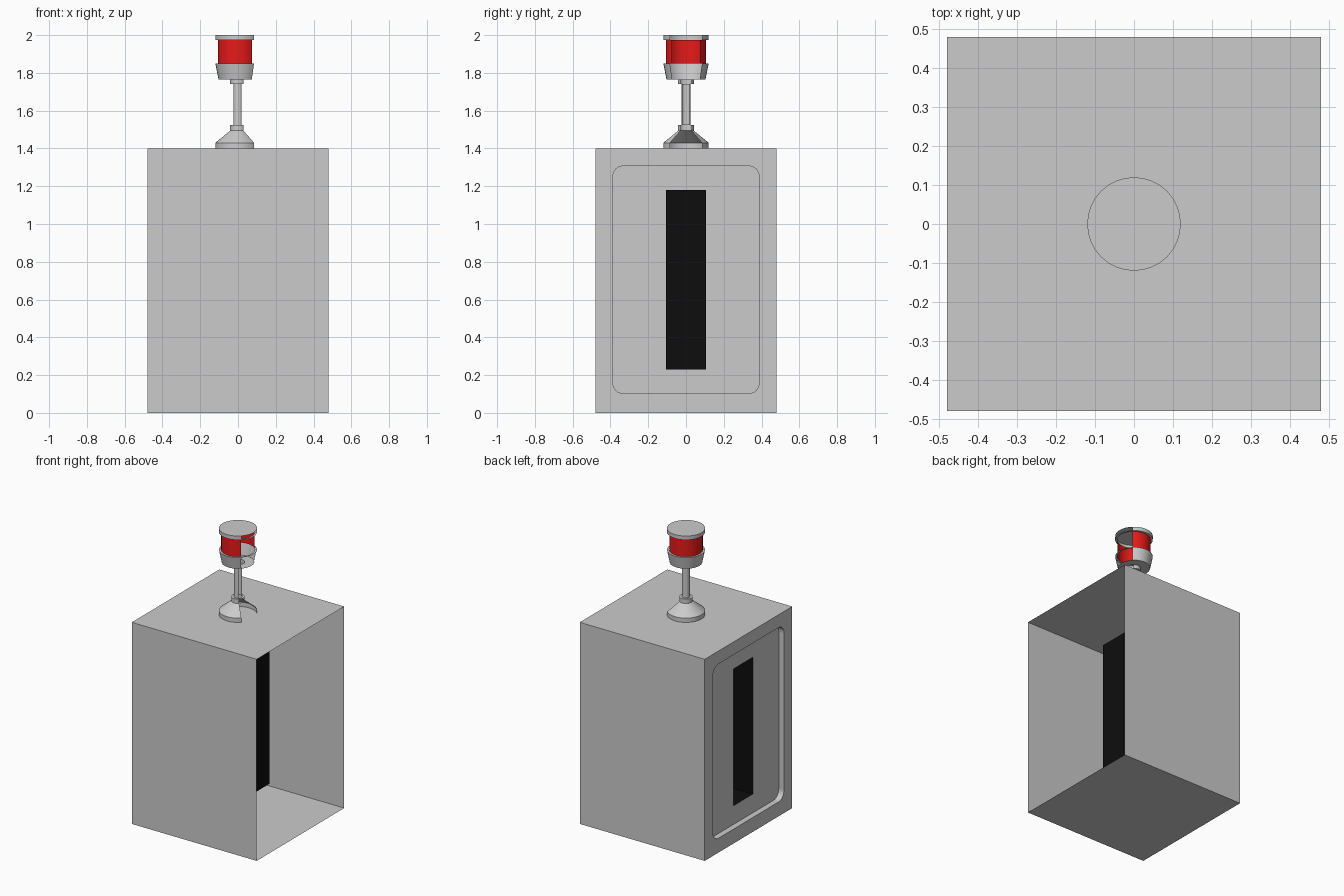
import bpy, bmesh
from math import pi, cos, sin, atan2, radians
from mathutils import Vector

if "Cube" in bpy.data.objects:
    bpy.data.objects.remove(bpy.data.objects["Cube"])


def finish(bm, name, color=None, smooth=False):
    me = bpy.data.meshes.new(name)
    bm.to_mesh(me)
    bm.free()
    ob = bpy.data.objects.new(name, me)
    bpy.context.collection.objects.link(ob)
    if color:
        mat = bpy.data.materials.new(name + "_colour")
        mat.diffuse_color = (*color, 1)
        mat.use_nodes = True
        mat.node_tree.nodes["Principled BSDF"].inputs["Base Color"].default_value = mat.diffuse_color
        me.materials.append(mat)
    if smooth:
        bpy.ops.object.select_all(action='DESELECT')
        ob.select_set(True)
        bpy.context.view_layer.objects.active = ob
        bpy.ops.object.shade_smooth_by_angle(angle=radians(30))
    return ob


def rect(x, hy, z0, z1, r=0.0, steps=6):
    """Rectangle in the yz plane at x, optionally with rounded corners."""
    if not r:
        return [(x, -hy, z0), (x, hy, z0), (x, hy, z1), (x, -hy, z1)]
    pts = []
    corners = [(hy - r, z1 - r), (-hy + r, z1 - r), (-hy + r, z0 + r), (hy - r, z0 + r)]
    for k, (cy, cz) in enumerate(corners):
        for i in range(steps + 1):
            a = (k + i / steps) * pi / 2
            pts.append((x, cy + r * cos(a), cz + r * sin(a)))
    return pts


def loop(bm, pts):
    vs = [bm.verts.new(p) for p in pts]
    es = [bm.edges.new((vs[i - 1], vs[i])) for i in range(len(vs))]
    return vs, es


def walls(bm, a, b):
    for i in range(len(a)):
        bm.faces.new((a[i - 1], a[i], b[i], b[i - 1]))


def lathe(name, profile, color=None, seg=32):
    """Turned part; upright faces in the +x quarter are left open."""
    bm = bmesh.new()
    rings = []
    for r, z in profile:
        if r == 0:
            rings.append([bm.verts.new((0, 0, z))] * seg)
        else:
            rings.append([bm.verts.new((r * cos(2 * pi * i / seg), r * sin(2 * pi * i / seg), z))
                          for i in range(seg)])
    for k in range(len(rings) - 1):
        flat = abs(profile[k][1] - profile[k + 1][1]) < 1e-6
        for i in range(seg):
            mid = 2 * pi * (i + 0.5) / seg
            if not flat and abs(atan2(sin(mid), cos(mid))) < pi / 4:
                continue
            j = (i + 1) % seg
            quad = [rings[k][i], rings[k][j], rings[k + 1][j], rings[k + 1][i]]
            bm.faces.new(list(dict.fromkeys(quad)))
    return finish(bm, name, color, smooth=True)


H, TOP = 0.48, 1.40
PANEL_X, SLOT_X = -0.44, 0.17

# Cabinet: open on +x, with a rounded recessed panel on -x
bm = bmesh.new()
far, _ = loop(bm, rect(H, H, 0, TOP))
near, near_e = loop(bm, rect(-H, H, 0, TOP))
walls(bm, far, near)
rim, rim_e = loop(bm, rect(-H, 0.39, 0.10, 1.31, 0.06))
floor, floor_e = loop(bm, rect(PANEL_X, 0.39, 0.10, 1.31, 0.06))
walls(bm, rim, floor)
hole, hole_e = loop(bm, rect(PANEL_X, 0.105, 0.23, 1.18))
for edges in (near_e + rim_e, floor_e + hole_e):
    bmesh.ops.triangle_fill(bm, edges=edges, use_beauty=True, normal=Vector((-1, 0, 0)))
bmesh.ops.recalc_face_normals(bm, faces=bm.faces[:])
bm.faces.ensure_lookup_table()
side = max(bm.faces, key=lambda f: abs(f.normal.x) * f.calc_area())
if side.normal.x > 0:
    bmesh.ops.reverse_faces(bm, faces=bm.faces[:])
finish(bm, "cabinet")

# Deep dark slot running inward from the panel
bm = bmesh.new()
mouth, _ = loop(bm, rect(PANEL_X, 0.105, 0.23, 1.18))
back, _ = loop(bm, rect(SLOT_X, 0.105, 0.23, 1.18))
walls(bm, mouth, back)
bm.faces.new(back)
bmesh.ops.recalc_face_normals(bm, faces=bm.faces[:])
bm.faces.ensure_lookup_table()
if bm.faces[-1].normal.x > 0:
    bmesh.ops.reverse_faces(bm, faces=bm.faces[:])
finish(bm, "slot_lining", (0.004, 0.004, 0.004))

# Warning lamp: stand with holder, red glass, cap
lathe("lamp_stand", [(0.12, 1.40), (0.12, 1.43), (0.04, 1.495), (0.042, 1.495), (0.042, 1.525),
                     (0.025, 1.525), (0.025, 1.74), (0.042, 1.74), (0.042, 1.765),
                     (0.103, 1.765), (0.12, 1.85), (0.106, 1.85)])
lathe("lamp_glass", [(0.106, 1.85), (0.106, 1.973)], (0.8, 0.01, 0.01))
lathe("lamp_cap", [(0.106, 1.973), (0.12, 1.973), (0.12, 2.0), (0, 2.0)])
